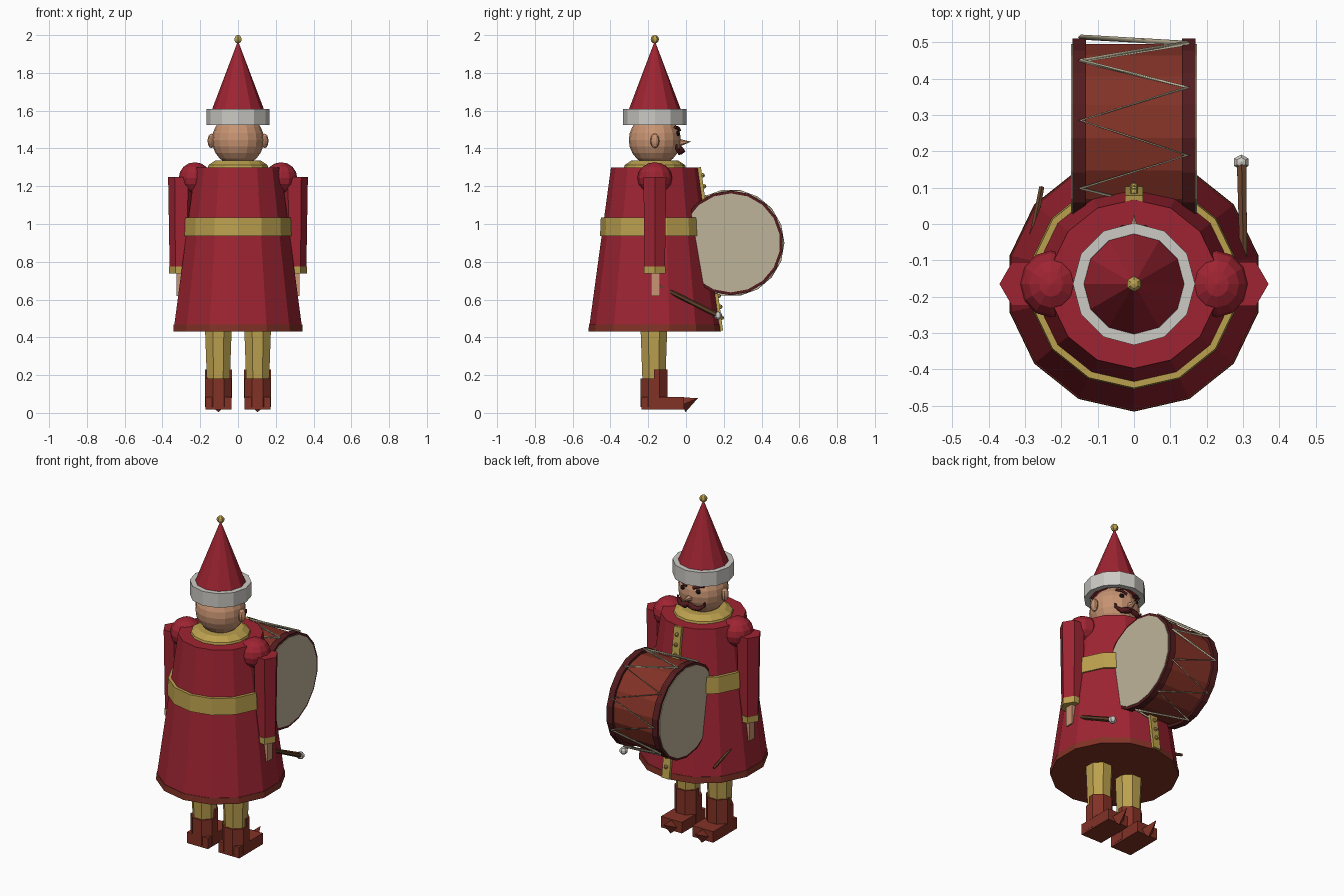
import bpy, bmesh
from math import sin, cos, pi, radians
from mathutils import Vector, Matrix

if "Cube" in bpy.data.objects:
    bpy.data.objects.remove(bpy.data.objects["Cube"])


def material(name, *rgb):
    lin = [((c / 255 + 0.055) / 1.055) ** 2.4 for c in rgb] + [1]
    m = bpy.data.materials.new(name)
    m.use_nodes = True
    m.diffuse_color = lin
    m.node_tree.nodes["Principled BSDF"].inputs["Base Color"].default_value = lin
    return m


RED = material("crimson cloth", 158, 36, 50)
GOLD = material("gold", 187, 160, 78)
BROWN = material("red brown", 130, 50, 38)
MAROON = material("dark maroon", 82, 28, 30)
SKIN = material("skin", 200, 148, 115)
WHITE = material("pale grey", 204, 202, 196)
BEIGE = material("drum skin beige", 190, 180, 152)
WOOD = material("stick wood", 98, 64, 42)
BLACK = material("black", 28, 18, 18)

CY = -0.165  # body axis in y


def finish(name, bm, mat, matrix=None):
    bmesh.ops.remove_doubles(bm, verts=bm.verts, dist=0.0001)
    if matrix:
        bmesh.ops.transform(bm, matrix=matrix, verts=bm.verts)
    bmesh.ops.recalc_face_normals(bm, faces=bm.faces)
    mesh = bpy.data.meshes.new(name)
    bm.to_mesh(mesh)
    bm.free()
    mesh.materials.append(mat)
    ob = bpy.data.objects.new(name, mesh)
    bpy.context.collection.objects.link(ob)
    return ob


def lathe(name, profile, n, mat, at=(0, CY, 0), phase=-pi / 2, turn=None, closed=False):
    """Faceted solid of revolution from (radius, height) pairs."""
    bm = bmesh.new()
    rings = [[bm.verts.new((r * cos(phase + 2 * pi * i / n), r * sin(phase + 2 * pi * i / n), z))
              for i in range(n)] for r, z in profile]
    pairs = list(zip(rings, rings[1:] + rings[:1])) if closed else list(zip(rings, rings[1:]))
    for a, b in pairs:
        for i in range(n):
            j = (i + 1) % n
            bm.faces.new((a[i], a[j], b[j], b[i]))
    if not closed:
        for ring, (r, z) in ((rings[0], profile[0]), (rings[-1], profile[-1])):
            if r > 0:
                bm.faces.new(ring)
    return finish(name, bm, mat, Matrix.Translation(at) @ (turn or Matrix()))


def ball(name, at, size, mat, u=10, v=8):
    bm = bmesh.new()
    bmesh.ops.create_uvsphere(bm, u_segments=u, v_segments=v, radius=1)
    return finish(name, bm, mat, Matrix.Translation(at) @ Matrix.Diagonal((*size, 1)))


def box(name, at, size, mat, turn=None):
    bm = bmesh.new()
    bmesh.ops.create_cube(bm, size=1)
    return finish(name, bm, mat, Matrix.Translation(at) @ (turn or Matrix()) @ Matrix.Diagonal((*size, 1)))


def rod(name, a, b, r1, r2, mat, n=6):
    a, b = Vector(a), Vector(b)
    turn = (b - a).to_track_quat("Z", "Y").to_matrix().to_4x4()
    return lathe(name, [(r1, 0), (r2, (b - a).length)], n, mat, a, turn=turn)


def tube(name, points, radius, mat, cyclic=False):
    cu = bpy.data.curves.new(name, "CURVE")
    cu.dimensions = "3D"
    cu.bevel_depth, cu.bevel_resolution, cu.use_fill_caps = radius, 0, True
    sp = cu.splines.new("POLY")
    sp.points.add(len(points) - 1)
    for p, co in zip(sp.points, points):
        p.co = (*co[:3], 1)
        p.radius = co[3] if len(co) > 3 else 1
    sp.use_cyclic_u = cyclic
    cu.materials.append(mat)
    ob = bpy.data.objects.new(name, cu)
    bpy.context.collection.objects.link(ob)


# Coat with hem, belt and collar
lathe("coat", [(0.346, 0.465), (0.232, 1.3)], 14, RED)
lathe("coat_hem", [(0.351, 0.43), (0.349, 0.467)], 14, BROWN)
lathe("belt", [(0.26, 0.937), (0.29, 0.937), (0.286, 1.035), (0.26, 1.035)], 14, GOLD, closed=True)
lathe("collar", [(0.165, 1.295), (0.16, 1.312), (0.125, 1.335)], 14, GOLD)

# Button strip down the front of the coat
strip_lo, strip_hi = Vector((0, 0.186, 0.435)), Vector((0, 0.069, 1.3))
axis = strip_hi - strip_lo
lean = Matrix.Rotation(-Vector((0, 0, 1)).angle(axis) * -1, 4, "X")
box("button_strip", (strip_lo + strip_hi) / 2, (0.05, 0.02, axis.length), GOLD, lean)
for i in range(14):
    p = strip_lo + axis * (0.08 + i * 0.067)
    ball("button", p + Vector((0, 0.013, 0)), (0.012, 0.012, 0.012), GOLD, 6, 4)

# Head and hat
ball("head", (0, CY, 1.445), (0.138, 0.138, 0.138), SKIN, 16, 12)
lathe("hat_brim", [(0.135, 1.525), (0.168, 1.525), (0.168, 1.61), (0.138, 1.61)], 12, WHITE, closed=True)
lathe("hat_cone", [(0.142, 1.56), (0.14, 1.6), (0, 1.97)], 12, RED)
ball("hat_ball", (0, CY, 1.978), (0.022, 0.022, 0.022), GOLD, 6, 6)
rod("nose", (0, -0.04, 1.43), (0, 0.027, 1.436), 0.022, 0, SKIN)

for s in (-1, 1):
    # Face details
    ball("ear", (s * 0.142, CY, 1.44), (0.02, 0.024, 0.038), SKIN)
    ball("eye", (s * 0.05, -0.044, 1.478), (0.016, 0.012, 0.014), BLACK, 8, 6)
    tube("eyebrow", [(s * 0.022, -0.035, 1.495), (s * 0.05, -0.04, 1.508), (s * 0.08, -0.058, 1.513)],
         0.009, MAROON)
    tube("moustache", [(0, -0.028, 1.4, 1), (s * 0.03, -0.022, 1.386, 1.3), (s * 0.06, -0.036, 1.38, 1),
                       (s * 0.085, -0.05, 1.398, 0.6), (s * 0.09, -0.05, 1.42, 0.3)], 0.015, MAROON)

    # Arm
    ball("shoulder", (s * 0.228, CY, 1.243), (0.086, 0.092, 0.084), RED, 12, 8)
    lathe("sleeve", [(0.062, 0.77), (0.07, 1.25)], 6, RED, (s * 0.3, CY, 0), 0)
    lathe("cuff", [(0.066, 0.738), (0.066, 0.776)], 6, GOLD, (s * 0.298, CY, 0), 0)
    box("hand", (s * 0.302, CY + 0.003, 0.685), (0.046, 0.048, 0.13), SKIN)

    # Leg
    x = s * 0.104
    lathe("trouser_leg", [(0.063, 0.1), (0.077, 0.46)], 8, GOLD, (x, -0.17, 0), pi / 8)
    lathe("boot_shaft", [(0.076, 0.03), (0.076, 0.183)], 8, BROWN, (x, -0.17, 0), pi / 8)
    bm = bmesh.new()
    bmesh.ops.create_cone(bm, cap_ends=True, segments=8, radius1=0.077, radius2=0.077, depth=0.15,
                          matrix=Matrix.Rotation(pi / 8, 4, "Z"))
    cut = bmesh.ops.bisect_plane(bm, geom=bm.verts[:] + bm.edges[:] + bm.faces[:], plane_co=(0, 0, 0),
                                 plane_no=(0, -1, 0), clear_outer=True)
    bmesh.ops.holes_fill(bm, edges=[e for e in bm.edges if e.is_boundary])
    finish("boot_front", bm, BROWN, Matrix.Translation((x, -0.17, 0.155)))
    box("boot_foot", (x, -0.123, 0.052), (0.138, 0.225, 0.066), BROWN)
    rod("boot_toe", (x, -0.02, 0.042), (x, 0.065, 0.08), 0.042, 0, BROWN, 4)

# Drum carried in front, axis across the body
DRUM = Vector((0, 0.237, 0.9))
across = Matrix.Rotation(pi / 2, 4, "Y")
lathe("drum_shell", [(0.262, -0.14), (0.262, 0.14)], 18, BROWN, DRUM, 0, across)
for s in (-1, 1):
    rim = [(0.25, s * 0.132), (0.277, s * 0.132), (0.277, s * 0.169), (0.25, s * 0.169)]
    lathe("drum_rim", rim, 18, MAROON, DRUM, 0, across, True)
    lathe("drum_head", [(0.262, s * 0.16), (0.262, s * 0.173)], 18, BEIGE, DRUM, 0, across)
zigzag = [DRUM + Vector(((-1 if i % 2 == 0 else 1) * 0.147, 0.277 * cos(radians(20 * i)),
                         0.277 * sin(radians(20 * i)))) for i in range(18)]
tube("drum_cord", zigzag, 0.007, BEIGE, True)

# Drumsticks, one swung out and one resting against the coat
rod("right_stick", (0.302, -0.15, 0.675), (0.296, 0.165, 0.518), 0.011, 0.015, WOOD)
ball("right_stick_tip", (0.295, 0.17, 0.515), (0.024, 0.022, 0.022), WHITE, 6, 5)
rod("left_stick", (-0.302, -0.15, 0.675), (-0.254, 0.1, 0.53), 0.011, 0.008, WOOD)
